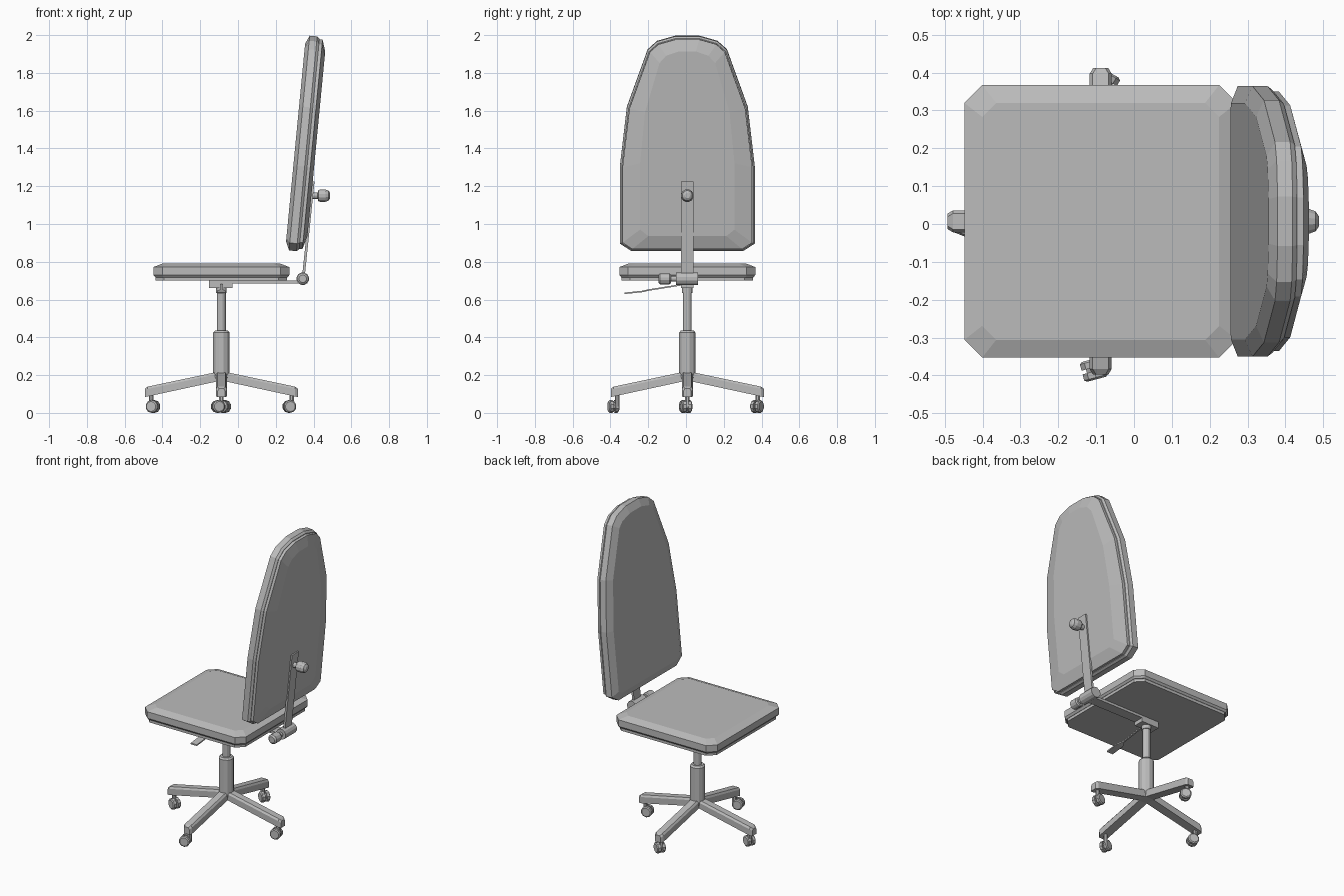
import bpy
import bmesh
from math import radians, pi, hypot
from mathutils import Matrix, Vector

cube = bpy.data.objects.get("Cube")
if cube:
    bpy.data.objects.remove(cube)

grey = bpy.data.materials.new("neutral grey")
grey.use_nodes = True
COLOR = (0.5, 0.5, 0.5, 1)
grey.diffuse_color = COLOR
grey.node_tree.nodes["Principled BSDF"].inputs["Base Color"].default_value = COLOR

CX, CY = -0.088, 0.007  # column axis


def finish(name, bm, matrix=Matrix()):
    bmesh.ops.transform(bm, matrix=matrix, verts=bm.verts)
    bmesh.ops.recalc_face_normals(bm, faces=bm.faces)
    mesh = bpy.data.meshes.new(name)
    bm.to_mesh(mesh)
    bm.free()
    mesh.materials.append(grey)
    obj = bpy.data.objects.new(name, mesh)
    bpy.context.collection.objects.link(obj)
    return obj


def loft(name, rings, matrix=Matrix()):
    """Skin a stack of equal rings and cap both ends."""
    bm = bmesh.new()
    loops = [[bm.verts.new(p) for p in ring] for ring in rings]
    n = len(loops[0])
    for a, b in zip(loops, loops[1:]):
        for i in range(n):
            j = (i + 1) % n
            bm.faces.new((a[i], a[j], b[j], b[i]))
    bm.faces.new(loops[0])
    bm.faces.new(loops[-1])
    return finish(name, bm, matrix)


def turned(name, profile, matrix, sides=12):
    """Lathe (radius, height) pairs around local z."""
    rings = []
    for r, h in profile:
        rings.append([Matrix.Rotation(2 * pi * (i + 0.5) / sides, 4, 'Z')
                      @ Vector((r, 0, h)) for i in range(sides)])
    return loft(name, rings, matrix)


def box(name, lo, hi):
    def ring(z):
        return [(lo[0], lo[1], z), (hi[0], lo[1], z), (hi[0], hi[1], z), (lo[0], hi[1], z)]
    return loft(name, [ring(lo[2]), ring(hi[2])])


def chamfered_square(half, cut, z):
    k = half - cut
    return [(half, -k, z), (half, k, z), (k, half, z), (-k, half, z),
            (-half, k, z), (-half, -k, z), (-k, -half, z), (k, -half, z)]


def inset(points, dist, z):
    """Offset a convex counter-clockwise outline inwards."""
    out = []
    n = len(points)
    for i in range(n):
        p, q, r = (Vector(points[k % n]) for k in (i - 1, i, i + 1))
        a, b = (q - p).normalized(), (r - q).normalized()
        na, nb = Vector((-a.y, a.x)), Vector((-b.y, b.x))
        m = q + (na + nb) * dist / (1 + na.dot(nb))
        out.append((m.x, m.y, z))
    return out


at_column = Matrix.Translation((CX, CY, 0))
along_y = Matrix.Rotation(-pi / 2, 4, 'X')
along_x = Matrix.Rotation(pi / 2, 4, 'Y')

# Seat cushion and the thin pan under it
loft("seat_cushion", [chamfered_square(0.35, 0.04, 0.718),
                      chamfered_square(0.36, 0.047, 0.73),
                      chamfered_square(0.36, 0.047, 0.772),
                      chamfered_square(0.313, 0.037, 0.79)], at_column)
loft("seat_pan", [chamfered_square(0.348, 0.045, 0.70),
                  chamfered_square(0.348, 0.045, 0.718)], at_column)

# Backrest: local x = width, y = height, z = depth towards the rear
half = [(0.295, 0), (0.357, 0.04), (0.357, 0.45), (0.32, 0.765),
        (0.21, 1.07), (0.16, 1.115), (0.065, 1.142)]
outline = half + [(-x, y) for x, y in reversed(half)]
back_frame = (Matrix.Translation((0.25, CY, 0.862)) @ Matrix.Rotation(radians(5.5), 4, 'Y')
              @ Matrix(((0, 0, 1, 0), (1, 0, 0, 0), (0, 1, 0, 0), (0, 0, 0, 1))))
loft("backrest_cushion", [inset(outline, 0.045, 0), inset(outline, 0, 0.02),
                          inset(outline, 0, 0.06), inset(outline, 0.01, 0.073)], back_frame)
# Rear shell slopes in to a smaller flat panel
inner = [(x * 0.70, 0.085 + y * 0.86) for x, y in outline]
loft("backrest_shell", [inset(outline, 0.014, 0.073), inset(outline, 0.014, 0.09),
                        [(x, y, 0.11) for x, y in inner]], back_frame)

# Gas lift column
turned("column_sleeve", [(0.036, 0.165), (0.045, 0.19), (0.045, 0.425), (0.036, 0.435)],
       at_column)
turned("column_post", [(0.024, 0.43), (0.024, 0.67)], at_column)
turned("column_collar", [(0.029, 0.635), (0.029, 0.662)], at_column)

# Support under the seat and the bar reaching back
box("seat_mount", (CX - 0.066, CY - 0.034, 0.66), (CX + 0.06, CY + 0.034, 0.70))
box("support_bar", (CX, CY - 0.034, 0.684), (0.345, CY + 0.034, 0.70))

# Flat upright strip holding the backrest
strip = [(0.338, 0.71), (0.352, 0.71), (0.38, 0.98), (0.405, 1.225), (0.393, 1.225), (0.366, 0.98)]
loft("back_upright", [[(x, CY + s * 0.034, z) for x, z in strip] for s in (-1, 1)])

# Backrest height knob and hinge with its tightening knob
turned("back_knob", [(0.017, 0.38), (0.017, 0.422), (0.03, 0.425), (0.034, 0.435),
                     (0.034, 0.462), (0.027, 0.48), (0.014, 0.488)],
       Matrix.Translation((0, CY, 1.15)) @ along_x)
hinge_at = Matrix.Translation((0.343, 0, 0.71)) @ along_y
turned("hinge_barrel", [(0.034, -0.052), (0.034, 0.063)], hinge_at)
turned("hinge_knob", [(0.02, -0.146), (0.03, -0.138), (0.03, -0.088), (0.024, -0.08),
                      (0.014, -0.08), (0.014, -0.05)], hinge_at)

# Height lever: slim rod ending in a flat paddle
lever = [(0.005, 0.0, 0.682), (0.005, -0.2, 0.65), (0.022, -0.23, 0.643), (0.022, -0.325, 0.633)]
loft("height_lever", [[(CX - w, y, z - 0.004), (CX + w, y, z - 0.004),
                       (CX + w, y, z + 0.004), (CX - w, y, z + 0.004)] for w, y, z in lever])

# Four-armed base
arm = [(0.0, 0.029, 0.168, 0.222), (0.03, 0.029, 0.165, 0.215),
       (0.39, 0.029, 0.087, 0.139), (0.405, 0.02, 0.084, 0.128)]
for i, label in enumerate(("left", "back", "right", "front")):
    loft(label + "_base_arm",
         [[(x, -w, lo), (x, w, lo), (x, w, hi - 0.012), (x, w - 0.008, hi),
           (x, -w + 0.008, hi), (x, -w, hi - 0.012)] for x, w, lo, hi in arm],
         at_column @ Matrix.Rotation(i * pi / 2, 4, 'Z'))

# Twin-wheel casters, each swivelled a little differently
casters = {"left": (0.272, 0.002, 12), "back": (-0.076, 0.376, -30),
           "right": (-0.45, -0.003, -22), "front": (-0.106, -0.384, 15)}
for label, (x, y, swivel) in casters.items():
    place = Matrix.Translation((x, y, 0.034)) @ Matrix.Rotation(radians(swivel), 4, 'Z')
    for side in (-1, 1):
        turned(label + "_caster_wheel", [(0.034, 0.005 * side), (0.034, 0.022 * side),
                                         (0.027, 0.027 * side)], place @ along_y, 10)
    turned(label + "_caster_axle", [(0.022, -0.006), (0.022, 0.006)], place @ along_y, 8)
    # Stem stands at the arm tip, between wheel and arm
    dx, dy = x - CX, y - CY
    reach = 0.372 / hypot(dx, dy)
    sx, sy = (CX + dx * reach, CY) if abs(dx) > abs(dy) else (CX, CY + dy * reach)
    turned(label + "_caster_stem", [(0.013, 0.035), (0.013, 0.1)],
           Matrix.Translation((sx, sy, 0)), 8)
